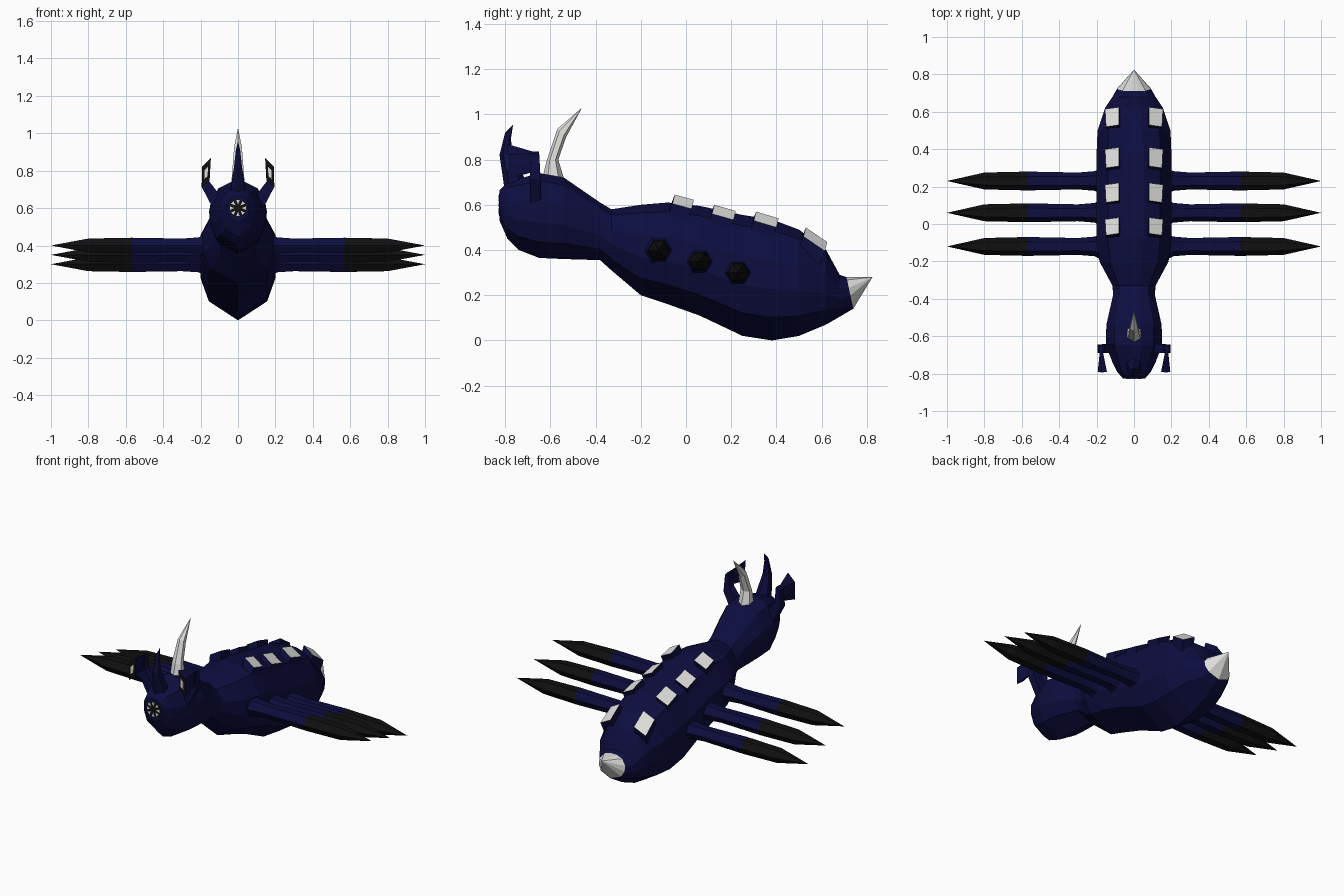
import bpy, bmesh, math
from mathutils import Vector

if "Cube" in bpy.data.objects:
    bpy.data.objects.remove(bpy.data.objects["Cube"])


def material(name, rgb):
    m = bpy.data.materials.new(name)
    m.diffuse_color = (*rgb, 1)
    m.use_nodes = True
    m.node_tree.nodes["Principled BSDF"].inputs["Base Color"].default_value = m.diffuse_color
    return m


NAVY = material("navy", (0.004, 0.004, 0.05))
BLACK = material("black", (0.005, 0.005, 0.005))
WHITE = material("bone_white", (0.75, 0.75, 0.73))


def loft(name, rings, mats, rule=None):
    """Skin a list of equal-length rings; one-point rings become tips."""
    bm = bmesh.new()
    vs = [[bm.verts.new(p) for p in r] for r in rings]
    for a, b in zip(vs, vs[1:]):
        n = max(len(a), len(b))
        for i in range(n):
            j = (i + 1) % n
            if len(b) == 1:
                bm.faces.new((a[i], a[j], b[0]))
            else:
                bm.faces.new((a[i], a[j], b[j], b[i]))
    for end in (vs[0], vs[-1]):
        if len(end) > 2:
            bm.faces.new(end)
    bmesh.ops.recalc_face_normals(bm, faces=bm.faces)
    if rule:
        for f in bm.faces:
            f.material_index = rule(f)
    me = bpy.data.meshes.new(name)
    bm.to_mesh(me)
    bm.free()
    for m in mats:
        me.materials.append(m)
    ob = bpy.data.objects.new(name, me)
    bpy.context.collection.objects.link(ob)
    return ob


# Body: keeled cross-section (width fraction, height fraction) swept along y
HALF = [(0, 0), (.78, .19), (1, .42), (1, .66), (.7, .91), (.25, 1)]
SECTION = HALF + [(-x, z) for x, z in reversed(HALF[1:])]


def body_ring(y, lo, hi, w, lean=0):
    return [Vector((x * w, y + lean * (1 - z), lo + z * (hi - lo))) for x, z in SECTION]


STATIONS = [  # y, bottom, top, half width
    (-.825, .53, .665, .06), (-.79, .45, .70, .09), (-.74, .40, .715, .115),
    (-.65, .365, .74, .15), (-.54, .36, .72, .148), (-.38, .355, .61, .112),
    (-.33, .31, .58, .115), (-.2, .20, .60, .185), (-.08, .16, .61, .2),
    (.06, .11, .595, .2), (.25, .02, .555, .2), (.38, 0, .535, .2),
    (.5, .02, .49, .195), (.62, .07, .40, .155), (.68, .105, .29, .115)]
tail_ring = body_ring(.71, .14, .28, .088, .03)
loft("body", [body_ring(*s) for s in STATIONS] + [tail_ring], [NAVY])
loft("tail_tip", [tail_ring, [Vector((0, .825, .28))]], [WHITE])


# Curved horns: each station is a front point, a back point and a half width
def horn(name, stations, tip, mat, sides=6):
    rings = []
    for f, b, w in stations:
        f, b = Vector((0, *f)), Vector((0, *b))
        mid, half = (f + b) / 2, (f - b) / 2
        rings.append([mid + half * math.cos(a) + Vector((w * math.sin(a), 0, 0))
                      for a in (math.tau * i / sides for i in range(sides))])
    loft(name, rings + [[Vector((0, *tip))]], [mat])


horn("head_horn", [((-.64, .70), (-.535, .70), .045), ((-.615, .80), (-.565, .80), .035),
                   ((-.57, .935), (-.53, .90), .024)], (-.46, 1.03), WHITE)
horn("snout_horn", [((-.80, .65), (-.70, .69), .05), ((-.825, .82), (-.765, .82), .025),
                    ((-.80, .92), (-.775, .89), .013)], (-.765, .955), NAVY)

# Mouth: black disc with a ring of inward-pointing teeth
MOUTH = Vector((0, -.827, .6))


def polar(r, a, y=0.0):
    return MOUTH + Vector((r * math.cos(a), y, r * math.sin(a)))


loft("mouth", [[polar(.05, math.tau * i / 8, y) for i in range(8)] for y in (.006, 0)], [BLACK])
for i in range(8):
    a = math.tau * i / 8
    tri = [(.044, a - .22), (.044, a + .22), (.02, a)]
    loft("tooth", [[polar(r, t, y) for r, t in tri] for y in (0, -.003)], [WHITE])

for s in (-1, 1):
    side = "right" if s > 0 else "left"

    # Three pointed legs per side, black toward the ends
    for k, (y, z) in enumerate([(-.12, .40), (.06, .35), (.23, .30)]):
        spans = [(.16, .075), (.21, .05), (.3, .043), (.57, .048), (.8, .043)]
        rings = [[Vector((s * x, y + r * 1.05 * math.cos(a), z + r * math.sin(a)))
                  for a in (math.tau * i / 6 for i in range(6))] for x, r in spans]
        rings.append([Vector((s, y, z))])
        loft(f"{side}_leg_{k + 1}", rings, [NAVY, BLACK],
             lambda f: int(abs(f.calc_center_median().x) > .57))

    # Back studs: navy blocks leaning rearward with pale caps
    for k, (y0, z0, y1, z1) in enumerate([(-.05, .645, .035, .622), (.125, .60, .22, .573),
                                          (.31, .57, .41, .54), (.53, .50, .625, .435)]):
        cap = [Vector((s * .08, y0, z0)), Vector((s * .08, y1, z1)),
               Vector((s * .155, y1 - .01, z1 - .04)), Vector((s * .15, y0 - .01, z0 - .04))]
        base = [p + Vector((-s * .01, -.03, -.08)) for p in cap]
        loft(f"{side}_back_stud_{k + 1}", [base, cap], [NAVY, WHITE],
             lambda f: int(f.normal.z > .5))

    # Eye stalk rising from the head
    loft(f"{side}_eye_stalk", [
        [Vector((s * x, y, z)) for x, y, z in ring] for ring in (
            [(.09, -.69, .66), (.14, -.69, .61), (.14, -.64, .61), (.09, -.64, .66)],
            [(.155, -.69, .745), (.195, -.69, .715), (.195, -.645, .715), (.155, -.645, .745)],
            [(.16, -.685, .835), (.188, -.685, .825), (.188, -.65, .82), (.16, -.65, .835)])],
        [NAVY])

    # Eye: wedge that widens forward, dark face with a pale pupil
    front = [Vector((s * x, -.79, z)) for x, z in
             [(.145, .868), (.192, .822), (.194, .715), (.152, .745)]]
    back = [Vector((s * x, -.675, z)) for x, z in
            [(.168, .835), (.182, .828), (.182, .745), (.168, .75)]]
    loft(f"{side}_eye", [back, front], [NAVY, BLACK], lambda f: int(f.normal.y < -.8))
    mid = sum(front, Vector()) / 4
    pupil = [mid + (p - mid) * .42 for p in front]
    loft(f"{side}_pupil", [pupil, [p + Vector((0, -.003, 0)) for p in pupil]], [WHITE])
